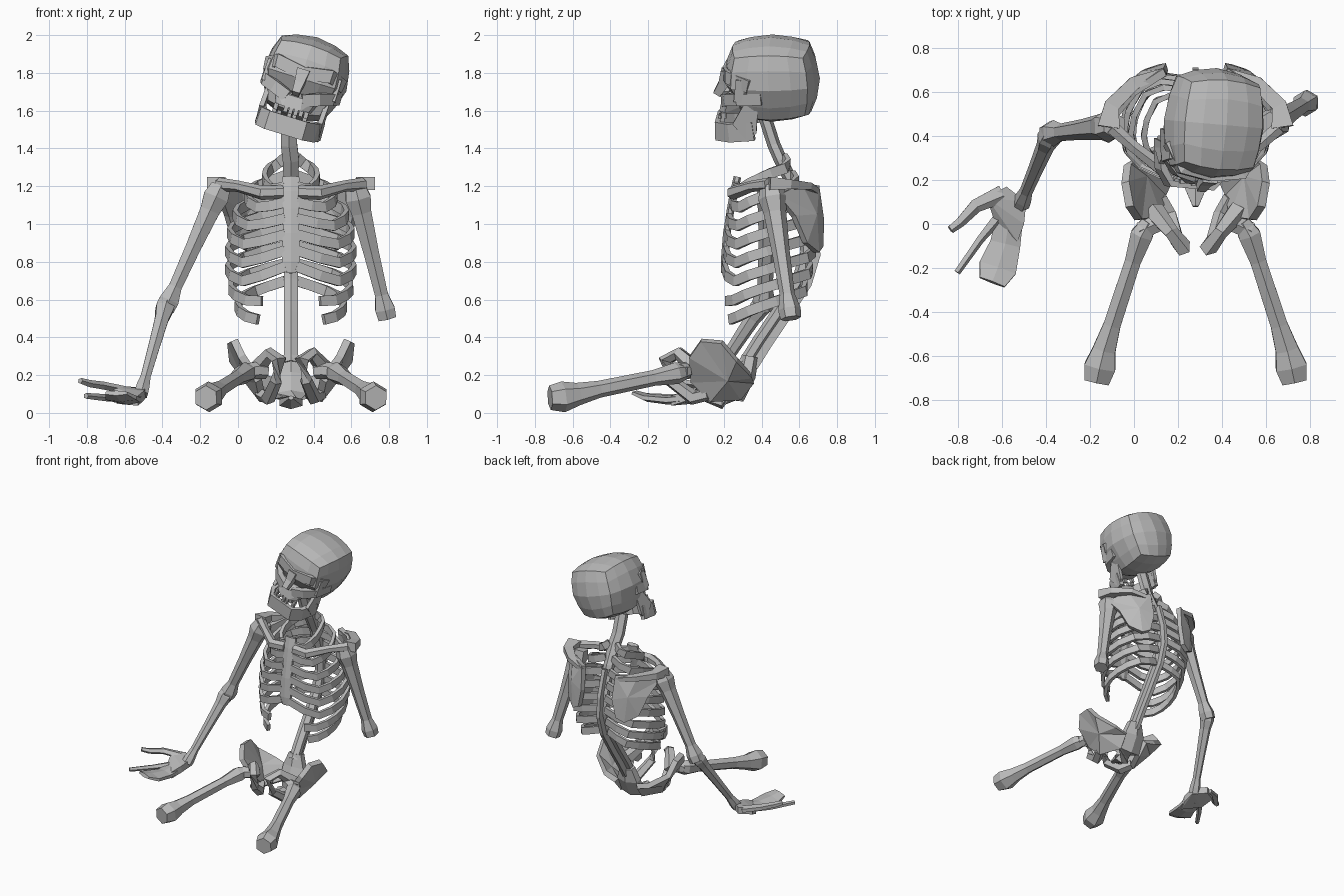
import bpy, bmesh, math
from mathutils import Vector, Matrix

if "Cube" in bpy.data.objects:
    bpy.data.objects.remove(bpy.data.objects["Cube"])

bone = bpy.data.materials.new("bone_grey")
bone.diffuse_color = (0.5, 0.5, 0.5, 1)
bone.use_nodes = True
bone.node_tree.nodes["Principled BSDF"].inputs["Base Color"].default_value = bone.diffuse_color
CX = 0.28                                   # body centre line
HEAD = (Matrix.Translation((0.355, 0.455, 1.77))
        @ Matrix.Rotation(math.radians(-5), 4, 'Z')
        @ Matrix.Rotation(math.radians(17), 4, 'Y'))
SIDES = ((-1, "right"), (1, "left"))


def finish(name, bm, mat=None):
    bmesh.ops.recalc_face_normals(bm, faces=bm.faces)
    me = bpy.data.meshes.new(name)
    bm.to_mesh(me)
    bm.free()
    me.materials.append(bone)
    ob = bpy.data.objects.new(name, me)
    bpy.context.collection.objects.link(ob)
    if mat:
        ob.matrix_world = mat
    return ob


def tube(name, pts, radii, up=(0, 0, 1), n=6, mat=None):
    """Faceted bar through pts; radii are numbers or (side, up) pairs."""
    bm = bmesh.new()
    pts = [Vector(p) for p in pts]
    up = Vector(up)
    rings = []
    for i, p in enumerate(pts):
        t = (pts[min(i + 1, len(pts) - 1)] - pts[max(i - 1, 0)]).normalized()
        a = t.cross(up).normalized()
        b = a.cross(t)
        r = radii[i] if isinstance(radii, list) else radii
        w, h = r if isinstance(r, tuple) else (r, r)
        k = math.sqrt(2) if n == 4 else 1
        rings.append([bm.verts.new(p + a * w * k * math.cos(q) + b * h * k * math.sin(q))
                      for q in (math.tau * (j + 0.5) / n for j in range(n))])
    for r0, r1 in zip(rings, rings[1:]):
        for j in range(n):
            bm.faces.new((r0[j], r0[(j + 1) % n], r1[(j + 1) % n], r1[j]))
    bm.faces.new(rings[0])
    bm.faces.new(rings[-1])
    return finish(name, bm, mat)


def hull(name, pts, mat=None):
    bm = bmesh.new()
    for p in pts:
        bm.verts.new(p)
    bmesh.ops.convex_hull(bm, input=bm.verts)
    bmesh.ops.delete(bm, geom=[v for v in bm.verts if not v.link_faces], context='VERTS')
    return finish(name, bm, mat)


def box(name, c, d, mat=None):
    return hull(name, [(c[0] + i * d[0], c[1] + j * d[1], c[2] + k * d[2])
                       for i in (-1, 1) for j in (-1, 1) for k in (-1, 1)], mat)


def dish(name, rim, centre, thick):
    """Curved plate: a fan from the centre to the rim, thickened."""
    bm = bmesh.new()
    c = bm.verts.new(centre)
    vs = [bm.verts.new(p) for p in rim]
    for i in range(len(vs)):
        bm.faces.new((c, vs[i], vs[(i + 1) % len(vs)]))
    m = finish(name, bm).modifiers.new("thickness", 'SOLIDIFY')
    m.thickness, m.offset = thick, 0


def side(s, pts):
    return [(CX + s * x, y, z) for x, y, z in pts]


def interp(table, z):
    for (z0, y0), (z1, y1) in zip(table, table[1:]):
        if z >= z1:
            return y0 + (y1 - y0) * (z0 - z) / (z0 - z1)
    return table[-1][1]


# Cranium: rounded cube with the lower face pushed back
bm = bmesh.new()
bmesh.ops.create_cube(bm, size=2)
bmesh.ops.subdivide_edges(bm, edges=bm.edges[:], cuts=3, use_grid_fill=True)
for v in bm.verts:
    p = v.co * 0.32 + v.co.normalized() * 0.68
    if p.z < 0:
        p.x *= 1 + 0.18 * p.z
        if p.y < -0.3:
            p.y *= 0.8
    v.co = (p.x * 0.23, p.y * 0.255, p.z * 0.228)
finish("cranium", bm, HEAD)

# Face: brow, nose, cheeks and upper jaw around open eye sockets
tube("brow", [(-.2, -.1, .02), (-.14, -.215, .055), (0, -.235, .03), (.14, -.215, .055), (.2, -.1, .02)],
     (.025, .035), n=4, mat=HEAD)
tube("nose", [(0, -.235, .04), (0, -.26, -.03), (0, -.295, -.085)], [.035, .026, .02], up=(0, 1, 0), n=4, mat=HEAD)
for s, nm in SIDES:
    tube(nm + "_cheekbone", [(s * .2, -.04, -.05), (s * .18, -.17, -.06), (s * .12, -.23, -.08),
                             (s * .04, -.25, -.11)], (.02, .032), n=4, mat=HEAD)
    tube(nm + "_outer_socket", [(s * .18, -.15, .05), (s * .18, -.165, -.07)], .024, up=(0, 1, 0), n=4, mat=HEAD)
    hull(nm + "_jaw_branch", [(s * x, y, z) for x in (.15, .175) for y, z in
                             ((-.13, -.08), (-.06, -.08), (-.075, -.25), (-.12, -.3), (-.2, -.2))], HEAD)
hull("upper_jaw", [(s * x, y, z) for s in (-1, 1) for x, y, z in
                   ((.12, -.22, -.08), (.09, -.25, -.165), (.05, -.28, -.165), (.04, -.265, -.1),
                    (.14, -.08, -.08), (.1, -.08, -.165))], HEAD)
tube("lower_jaw", [(-.165, -.09, -.24), (-.145, -.22, -.255), (-.1, -.285, -.26), (.1, -.285, -.26),
                   (.145, -.22, -.255), (.165, -.09, -.24)], (.016, .05), n=4, mat=HEAD)
for i in range(7):
    x = (i - 3) * .028
    y = -.265 + 1.8 * x * x
    if i != 1:
        box("upper_tooth", (x, y, -.177), (.011, .012, .016), HEAD)
    if i not in (2, 5):
        box("lower_tooth", (x, y - .01, -.205), (.011, .012, .012), HEAD)

# Spine with a ridge behind it
SPINE = [(1.56, .42), (1.42, .465), (1.34, .50), (1.2, .57), (1.0, .63), (.85, .64),
         (.7, .595), (.52, .48), (.38, .385), (.26, .31)]
tube("spine", [(CX - (.01 if z > 1.4 else 0), y, z) for z, y in SPINE],
     [(.05, .035)] * 3 + [(.042, .035)] * 7, up=(0, 1, 0))
tube("spine_ridge", [(CX, y + .05, z - .015) for z, y in SPINE[3:]], (.014, .022), up=(0, 1, 0), n=4)

# Breastbone
FRONT = [(1.24, .27), (1.0, .22), (.75, .2), (.5, .21)]
tube("breastbone", [(CX, interp(FRONT, z), z) for z in (1.25, 1.17, 1.08, .95, .8, .74)],
     [(.05, .02), (.065, .022), (.045, .02), (.05, .02), (.055, .02), (.03, .015)], up=(0, 1, 0))

# Eight rib pairs: fall from the spine, then rise to the breastbone; last two float
WIDTH = [.14, .235, .295, .325, .335, .335, .32, .285]
for i, w in enumerate(WIDTH):
    zb, zf = 1.35 - .093 * i, 1.2 - .085 * i
    low = zb - .17 - .005 * i
    yb, yf = interp(SPINE, zb) + .02, interp(FRONT, zf)
    end = 1.0 if i < 6 else .87 - .05 * (i - 6)
    pts = []
    for k in range(9):
        t = end * k / 8
        a = math.pi * t
        sx = abs(math.sin(a)) ** .8
        x = max(w * sx, .03)
        y = (yb + yf) / 2 + (yb - yf) / 2 * math.copysign(abs(math.cos(a)) ** .9, math.cos(a))
        y += .05 * math.exp(-((t - .2) / .12) ** 2)
        z = zb + (low - zb) * t / .78 if t < .78 else low + (zf - low) * (t - .78) / .22
        if end < 1 and t > .78:
            z = low
        pts.append((x, y, z))
    for s, nm in SIDES:
        tube(f"{nm}_rib", side(s, pts), (.013, .027), n=4)

for s, nm in SIDES:
    # Shoulder girdle
    tube(nm + "_collarbone", side(s, [(.04, .255, 1.17), (.15, .25, 1.165), (.28, .35, 1.2), (.38, .44, 1.21)]),
         [.036, .038, .03, .036])
    dish(nm + "_shoulder_blade", side(s, [(.14, .69, 1.2), (.13, .715, 1.02), (.16, .71, .88), (.22, .69, .85),
                                         (.3, .63, .9), (.34, .57, 1.04), (.38, .48, 1.15), (.28, .6, 1.21)]),
         side(s, [(.24, .68, 1.05)])[0], .035)
    tube(nm + "_shoulder_ridge", side(s, [(.14, .69, 1.17), (.28, .64, 1.2), (.38, .54, 1.21), (.395, .44, 1.215)]),
         [(.02, .015), (.03, .018), (.035, .025), (.05, .035)], n=4)
    # Pelvis half: wing and pubic ring
    dish(nm + "_hip_wing", side(s, [(.3, .08, .385), (.32, .19, .375), (.31, .27, .28), (.19, .345, .2),
                                   (.09, .35, .17), (.08, .28, .08), (.15, .13, .07), (.17, .03, .17), (.26, .02, .3)]),
         side(s, [(.235, .22, .18)])[0], .04)
    tube(nm + "_pubic_ring", side(s, [(.19, .06, .22), (.11, -.04, .315), (.06, -.105, .28), (.08, -.08, .17),
                                     (.12, .04, .08), (.16, .12, .1)]),
         [.05, .035, .042, .034, .04, .035], n=5)
    # Thigh bone
    tube(nm + "_hip_ball", side(s, [(.13, .02, .22), (.18, .0, .225), (.25, -.03, .215)]), [.04, .045, .045])
    tube(nm + "_thigh_bone", side(s, [(.21, .01, .225), (.245, -.05, .21), (.285, -.17, .185), (.38, -.46, .125),
                                     (.415, -.57, .1), (.435, -.65, .085), (.45, -.72, .08)]),
         [.04, .058, .042, .045, .06, .082, .065])

# Sacrum and tail
tube("sacrum", [(CX, .34, .3), (CX, .32, .2), (CX, .27, .09), (CX, .19, .055), (CX, .08, .08)],
     [(.06, .045), (.1, .05), (.1, .045), (.07, .035), (.015, .012)], up=(0, 1, .3))


# Arms
def long_bone(name, a, b, r):
    a, b = Vector(a), Vector(b)
    tube(name, [a.lerp(b, t) for t in (0, .09, .2, .5, .82, .93, 1)], r, up=(0, 1, 0))


ARM = [.06, .078, .06, .047, .04, .06, .055]
long_bone("right_upper_arm", (-.09, .45, 1.2), (-.385, .41, .55), ARM)
long_bone("left_upper_arm", (.62, .45, 1.2), (.79, .555, .5), ARM)
long_bone("right_forearm", (-.375, .42, .6), (-.515, .09, .1), [.045, .055, .042, .035, .03, .04, .042])

# Hand resting palm down, with thumb, index finger and joined fingers
hull("palm", [(x, y, z + d) for x, y, z in ((-.49, .1, .1), (-.5, .0, .085), (-.58, .17, .11),
              (-.67, .12, .11), (-.64, .03, .07), (-.53, -.08, .06)) for d in (-.022, .03)])
tube("thumb", [(-.6, .14, .12), (-.72, .085, .145), (-.79, .01, .155), (-.835, -.025, .17)],
     [(.045, .022), (.034, .022), (.025, .02), (.02, .016)], n=5)
tube("index_finger", [(-.6, .05, .085), (-.7, -.07, .08), (-.805, -.22, .09)],
     [(.03, .022), (.02, .02), (.016, .016)], n=5)
tube("fingers", [(-.565, .03, .08), (-.585, -.09, .068), (-.62, -.2, .08), (-.645, -.265, .105)],
     [(.07, .025), (.08, .025), (.1, .022), (.07, .014)], n=6)
